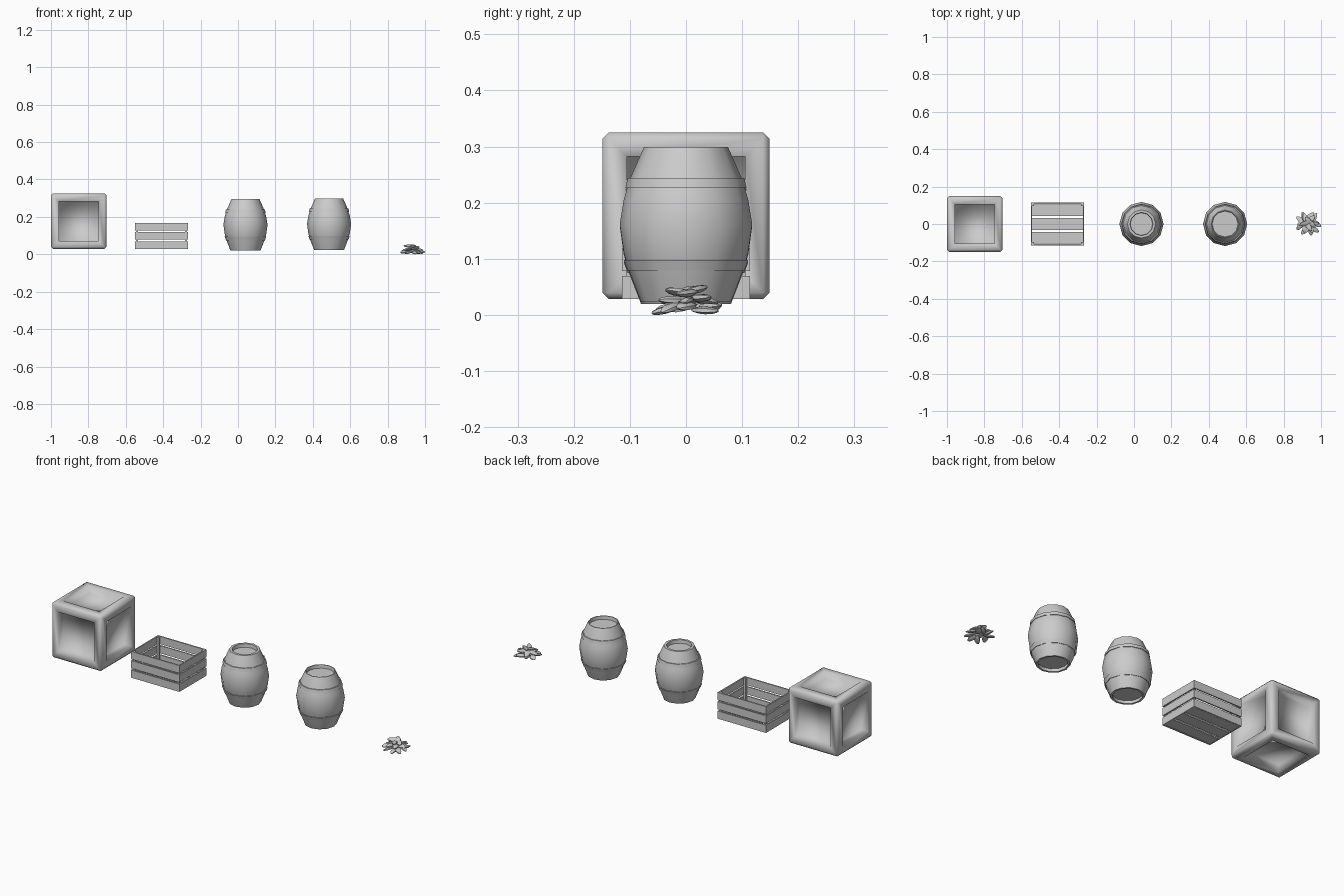
import bpy, bmesh, math, random
from mathutils import Vector, Matrix

if "Cube" in bpy.data.objects:
    bpy.data.objects.remove(bpy.data.objects["Cube"], do_unlink=True)

grey = bpy.data.materials.new("plain grey")
grey.use_nodes = True
grey.diffuse_color = (0.6, 0.6, 0.6, 1)
grey.node_tree.nodes["Principled BSDF"].inputs["Base Color"].default_value = (0.6, 0.6, 0.6, 1)


def finish(bm, name, location=(0, 0, 0), smooth=None):
    """Turn a bmesh into an object, optionally smooth below an angle in degrees."""
    bmesh.ops.recalc_face_normals(bm, faces=bm.faces)
    mesh = bpy.data.meshes.new(name)
    bm.to_mesh(mesh)
    bm.free()
    mesh.materials.append(grey)
    obj = bpy.data.objects.new(name, mesh)
    obj.location = location
    bpy.context.collection.objects.link(obj)
    if smooth:
        bpy.ops.object.select_all(action='DESELECT')
        obj.select_set(True)
        bpy.context.view_layer.objects.active = obj
        if smooth >= 180:
            bpy.ops.object.shade_smooth()
        else:
            bpy.ops.object.shade_smooth_by_angle(angle=math.radians(smooth))
    return obj


def board(name, low, high):
    low, high = Vector(low), Vector(high)
    bm = bmesh.new()
    bmesh.ops.create_cube(bm, size=1)
    bmesh.ops.scale(bm, vec=high - low, verts=bm.verts)
    return finish(bm, name, (low + high) / 2)


def lathe(name, profile, location, sides=12, smooth=40, closed=False):
    """Spin (radius, height) points about z; open profiles get end caps."""
    bm = bmesh.new()
    rings = []
    for r, z in profile:
        angles = [math.tau * i / sides for i in range(sides)]
        rings.append([bm.verts.new((r * math.cos(a), r * math.sin(a), z)) for a in angles])
    pairs = list(zip(rings, rings[1:]))
    if closed:
        pairs.append((rings[-1], rings[0]))
    else:
        bm.faces.new(rings[0])
        bm.faces.new(rings[-1])
    for a, b in pairs:
        for i in range(sides):
            j = (i + 1) % sides
            bm.faces.new((a[i], a[j], b[j], b[i]))
    return finish(bm, name, location, smooth)


# Panelled box: chamfered cube with a recessed panel on every side
bm = bmesh.new()
bmesh.ops.create_cube(bm, size=0.297)
bmesh.ops.bevel(bm, geom=bm.edges[:], offset=0.011, segments=1, affect='EDGES')
sides = [f for f in bm.faces if f.calc_area() > 0.05]
bmesh.ops.inset_individual(bm, faces=sides, thickness=0.032, use_even_offset=True)
for face in sides:
    panel = bmesh.ops.extrude_discrete_faces(bm, faces=[face])["faces"][0]
    bmesh.ops.translate(bm, vec=panel.normal * -0.041, verts=panel.verts)
finish(bm, "panelled_box", (-0.8515, 0, 0.177), 180)

# Open slatted crate: walls, floor and corner posts
cx, hx, hy, t = -0.409, 0.143, 0.114, 0.007
for n, z in enumerate((0.028, 0.078, 0.127)):
    for side, s in (("front", -1), ("back", 1)):
        y = sorted((s * hy, s * (hy - t)))
        board(f"{side}_slat_{n}", (cx - hx, y[0], z), (cx + hx, y[1], z + 0.041))
    for side, s in (("right", -1), ("left", 1)):
        x = sorted((cx + s * hx, cx + s * (hx - t)))
        board(f"{side}_slat_{n}", (x[0], t - hy, z), (x[1], hy - t, z + 0.041))
    y = (n - 1) * 0.074
    board(f"floor_slat_{n}", (cx - hx + t, y - 0.031, 0.029), (cx + hx - t, y + 0.031, 0.036))
for sx in (-1, 1):
    for sy in (-1, 1):
        x = sorted((cx + sx * (hx - t), cx + sx * (hx - 0.018)))
        y = sorted((sy * (hy - t), sy * (hy - 0.018)))
        board("corner_post", (x[0], y[0], 0.029), (x[1], y[1], 0.166))

# Two barrels with recessed ends and nearly flush hoops
for name, x, lift, lid in (("open_barrel", 0.04, -0.004, 0.06), ("lidded_barrel", 0.487, 0, 0.069)):
    body = [(0.07, 0.038), (0.07, 0.023), (0.08, 0.023), (0.102, 0.08), (0.111, 0.112),
            (0.118, 0.162), (0.111, 0.205), (0.1, 0.242), (0.075, 0.299),
            (lid + 0.002, 0.299), (lid, 0.281)]
    lathe(name, body, (x, 0, lift))
    for hoop, points in (("lower_hoop", ((0.103, 0.079), (0.11, 0.098))),
                         ("upper_hoop", ((0.107, 0.226), (0.103, 0.244)))):
        inner = [(r - 0.008, z) for r, z in reversed(points)]
        lathe(f"{name}_{hoop}", [(r + 0.001, z) for r, z in points] + inner, (x, 0, lift), closed=True)

# Pile of leaves: flattened spindles fanned out in layers
random.seed(8)


def leaf(bm, centre, yaw, pitch, length):
    new = bmesh.ops.create_uvsphere(bm, u_segments=6, v_segments=6, radius=1)["verts"]
    roll = Matrix.Rotation(random.uniform(-0.4, 0.4), 4, 'X')
    for v in new:
        v.co = Vector((v.co.z * length / 2, v.co.x * 0.014 * (1.1 - v.co.z * 0.25), v.co.y * 0.007))
    turn = Matrix.Rotation(yaw, 4, 'Z') @ Matrix.Rotation(pitch, 4, 'Y') @ roll
    bmesh.ops.transform(bm, matrix=Matrix.Translation(centre) @ turn, verts=new)


bm = bmesh.new()
for count, reach, height in ((9, 0.044, 0.022), (6, 0.03, 0.039), (4, 0.016, 0.054)):
    for i in range(count):
        a = math.tau * i / count + random.uniform(-0.15, 0.15)
        centre = (reach * math.cos(a) * 1.08, reach * math.sin(a) * 0.95, height + random.uniform(-0.005, 0.005))
        leaf(bm, centre, a + random.uniform(-0.7, 0.7), random.uniform(-0.2, 0.3),
             random.uniform(0.05, 0.062))
low = min(v.co.z for v in bm.verts)
far = max(v.co.x for v in bm.verts)
finish(bm, "leaf_pile", (1 - far, 0.003, -low), 40)
